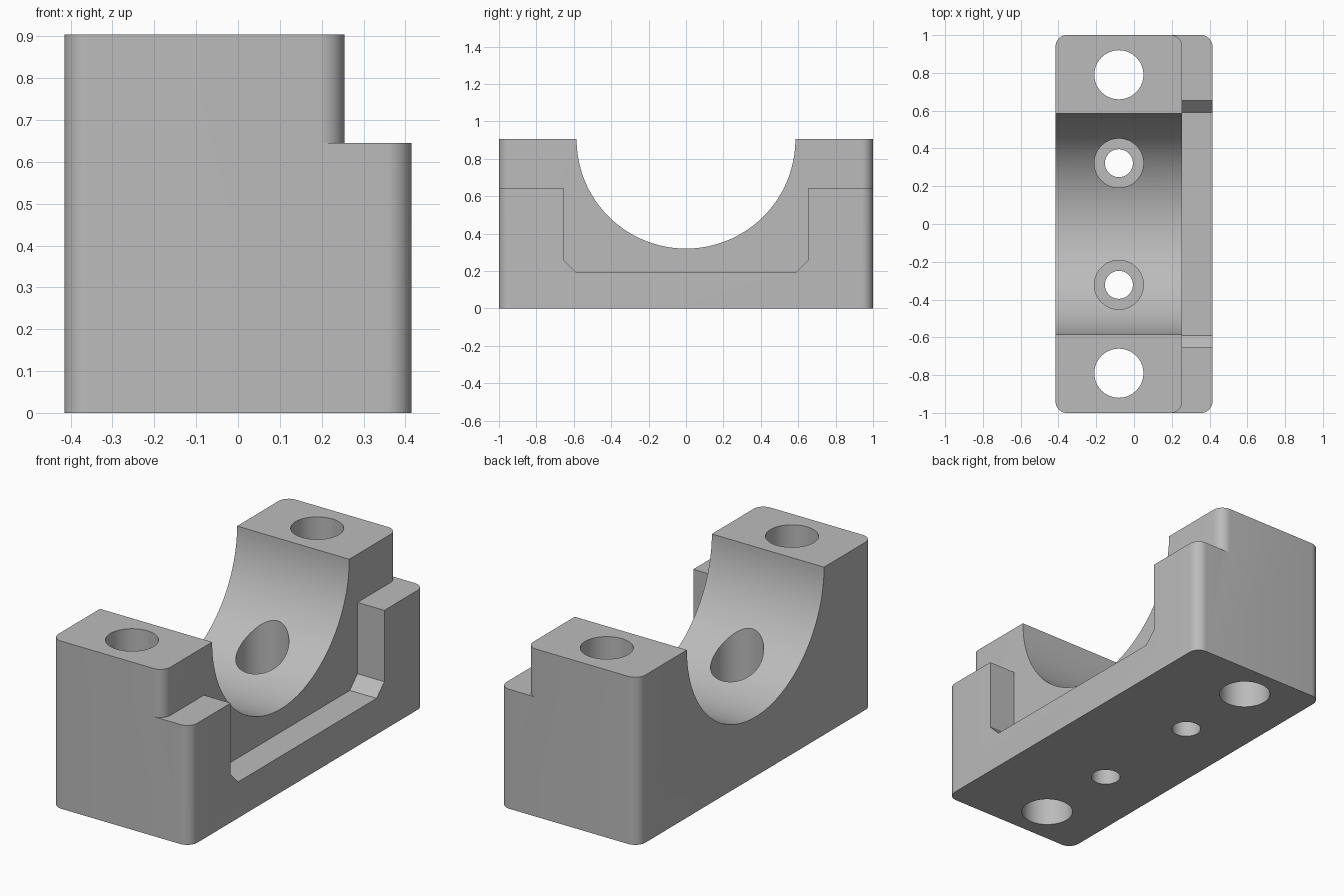
import bpy
import bmesh
from math import cos, sin, pi, radians

if "Cube" in bpy.data.objects:
    bpy.data.objects.remove(bpy.data.objects["Cube"], do_unlink=True)

BACK, STEP, FRONT = -0.415, 0.255, 0.415   # x of rear face, step face, lip face
TOP, LIP_TOP = 0.905, 0.645
FILLET = 0.06

grey = bpy.data.materials.new("machined_grey")
grey.use_nodes = True
color = (0.5, 0.5, 0.5, 1)
grey.diffuse_color = color
grey.node_tree.nodes["Principled BSDF"].inputs["Base Color"].default_value = color


def arc(cx, cy, r, start, end, n):
    angles = [radians(start + (end - start) * i / n) for i in range(n + 1)]
    return [(cx + r * cos(a), cy + r * sin(a)) for a in angles]


def prism(name, points, lo, hi, axis="z"):
    """Extrude a 2D outline along z (points are x, y) or x (points are y, z)."""
    bm = bmesh.new()
    place = (lambda p, h: (p[0], p[1], h)) if axis == "z" else (lambda p, h: (h, *p))
    face = bm.faces.new([bm.verts.new(place(p, lo)) for p in points])
    side = bmesh.ops.extrude_face_region(bm, geom=[face])["geom"]
    offset = (0, 0, hi - lo) if axis == "z" else (hi - lo, 0, 0)
    verts = [v for v in side if isinstance(v, bmesh.types.BMVert)]
    bmesh.ops.translate(bm, verts=verts, vec=offset)
    bmesh.ops.recalc_face_normals(bm, faces=bm.faces)
    mesh = bpy.data.meshes.new(name)
    bm.to_mesh(mesh)
    bm.free()
    mesh.materials.append(grey)
    obj = bpy.data.objects.new(name, mesh)
    bpy.context.collection.objects.link(obj)
    return obj


def cut(target, cutter):
    cutter.hide_render = True
    mod = target.modifiers.new(cutter.name, "BOOLEAN")
    mod.operation = "DIFFERENCE"
    mod.solver = "EXACT"
    mod.object = cutter
    bpy.context.view_layer.objects.active = target
    bpy.ops.object.modifier_apply(modifier=mod.name)
    bpy.data.objects.remove(cutter, do_unlink=True)


def circle(x, y, r):
    return arc(x, y, r, 0, 360, 64)[:-1]


# Block with rounded vertical corners
outline = []
for cx, cy, start in ((FRONT - FILLET, 1 - FILLET, 0), (BACK + FILLET, 1 - FILLET, 90),
                      (BACK + FILLET, FILLET - 1, 180), (FRONT - FILLET, FILLET - 1, 270)):
    outline += arc(cx, cy, FILLET, start, start + 90, 10)
block = prism("bearing_block", outline, 0, TOP)

# Step above the lip, with the chamfered recess between its ends
half = [(1.2, 1.2), (1.2, LIP_TOP), (0.655, LIP_TOP), (0.655, 0.26), (0.59, 0.195)]
recess = half + [(-y, z) for y, z in reversed(half)]
cut(block, prism("recess_cutter", recess, STEP, 0.6, "x"))

# Rounded corners of the upper part above the lip
for s in (1, -1):
    corner = arc(STEP - FILLET, 1 - FILLET, FILLET, 0, 90, 10)
    corner += [(STEP - FILLET, 1.1), (0.6, 1.1), (0.6, 1 - FILLET)]
    cut(block, prism("corner_cutter", [(x, s * y) for x, y in corner], LIP_TOP, 1.2))

# Half-round bearing seat
seat = arc(0, TOP, 0.585, 180, 360, 72) + [(0.585, 1.2), (-0.585, 1.2)]
cut(block, prism("seat_cutter", seat, -0.6, 0.6, "x"))

# Clamp holes, and counterbored mounting holes
for s in (1, -1):
    cut(block, prism("clamp_hole", circle(-0.08, s * 0.79, 0.13), -0.2, 1.2))
    cut(block, prism("counterbore", circle(-0.08, s * 0.322, 0.13), 0.16, 1.2))
    cut(block, prism("mounting_hole", circle(-0.08, s * 0.322, 0.074), -0.2, 0.8))

# Smooth curved walls, crisp edges
bpy.ops.object.select_all(action="DESELECT")
block.select_set(True)
bpy.context.view_layer.objects.active = block
bpy.ops.object.shade_smooth_by_angle(angle=radians(25))
